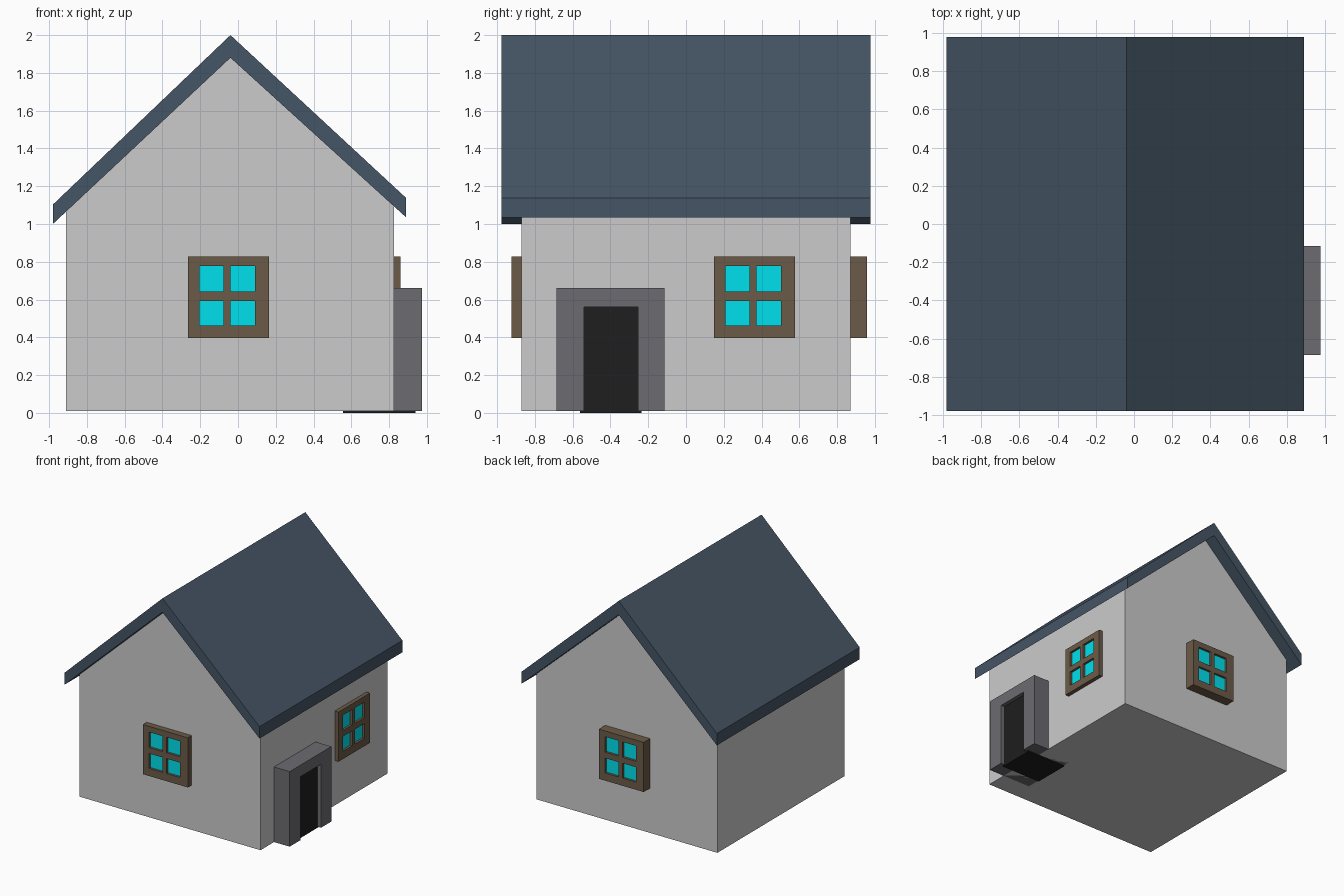
import bpy, bmesh, math
from mathutils import Vector

if "Cube" in bpy.data.objects:
    bpy.data.objects.remove(bpy.data.objects["Cube"])


def material(name, rgb):
    m = bpy.data.materials.new(name)
    m.diffuse_color = (*rgb, 1)
    m.use_nodes = True
    m.node_tree.nodes["Principled BSDF"].inputs["Base Color"].default_value = m.diffuse_color
    return m


ROOF = material("slate", (0.06, 0.09, 0.13))
WOOD = material("wood", (0.15, 0.105, 0.065))
GLASS = material("glass", (0.0, 0.75, 0.85))
STONE = material("stone", (0.15, 0.145, 0.16))
DARK = material("dark_door", (0.013, 0.013, 0.013))


def finish(name, bm, mat=None):
    bmesh.ops.recalc_face_normals(bm, faces=bm.faces)
    me = bpy.data.meshes.new(name)
    bm.to_mesh(me)
    bm.free()
    ob = bpy.data.objects.new(name, me)
    bpy.context.collection.objects.link(ob)
    if mat:
        me.materials.append(mat)
    return ob


def extrude(bm, vec):
    """Give thickness to all faces in the mesh."""
    res = bmesh.ops.extrude_face_region(bm, geom=bm.faces[:], use_keep_orig=True)
    verts = [g for g in res["geom"] if isinstance(g, bmesh.types.BMVert)]
    bmesh.ops.translate(bm, verts=verts, vec=vec)


def prism(name, points, vec, mat=None):
    bm = bmesh.new()
    bm.faces.new([bm.verts.new(p) for p in points])
    extrude(bm, Vector(vec))
    return finish(name, bm, mat)


def box(name, lo, hi, mat=None):
    x0, y0, z0 = lo
    x1, y1, z1 = hi
    pts = [(x0, y0, z0), (x1, y0, z0), (x1, y0, z1), (x0, y0, z1)]
    return prism(name, pts, (0, y1 - y0, 0), mat)


# House body with gable ends
body = [(-0.91, 0.01), (0.825, 0.01), (0.825, 1.096), (-0.04, 1.882), (-0.91, 1.067)]
prism("walls", [(x, -0.87, z) for x, z in body], (0, 1.74, 0))

# Overhanging roof
roof = [(-0.98, 1.0), (-0.04, 1.88), (0.89, 1.035),
        (0.89, 1.138), (-0.04, 2.0), (-0.98, 1.103)]
prism("roof", [(x, -0.977, z) for x, z in roof], (0, 1.955, 0), ROOF)

# Door surround: an upside-down U running back into the house, and the door
arch = [(-0.685, 0.01), (-0.54, 0.01), (-0.54, 0.56), (-0.255, 0.56),
        (-0.255, 0.01), (-0.115, 0.01), (-0.115, 0.66), (-0.685, 0.66)]
prism("door_surround", [(0.975, y, z) for y, z in arch], (-0.42, 0, 0), STONE)
box("door", (0.555, -0.56, 0.0), (0.94, -0.235, 0.575), DARK)


def window(name, loc, angle):
    # Four-light frame, outer face at local y = 0 looking along -y
    us = [-0.215, -0.155, -0.027, 0.011, 0.14, 0.215]
    zs = [0.397, 0.463, 0.592, 0.643, 0.777, 0.827]
    bm = bmesh.new()
    v = [[bm.verts.new((u, 0, z)) for z in zs] for u in us]
    for i in range(5):
        for j in range(5):
            if not (i in (1, 3) and j in (1, 3)):
                bm.faces.new((v[i][j], v[i + 1][j], v[i + 1][j + 1], v[i][j + 1]))
    extrude(bm, Vector((0, 0.12, 0)))
    frame = finish(name + "_frame", bm, WOOD)
    # Glass set just behind the frame face
    pane = box(name + "_glass", (-0.18, 0.02, 0.43), (0.18, 0.03, 0.8), GLASS)
    for ob in (frame, pane):
        ob.location = loc
        ob.rotation_euler.z = angle


window("front_window", (-0.05, -0.923, 0), 0)
window("right_window", (0.86, 0.363, 0), math.pi / 2)
window("back_window", (-0.05, 0.957, 0), math.pi)
